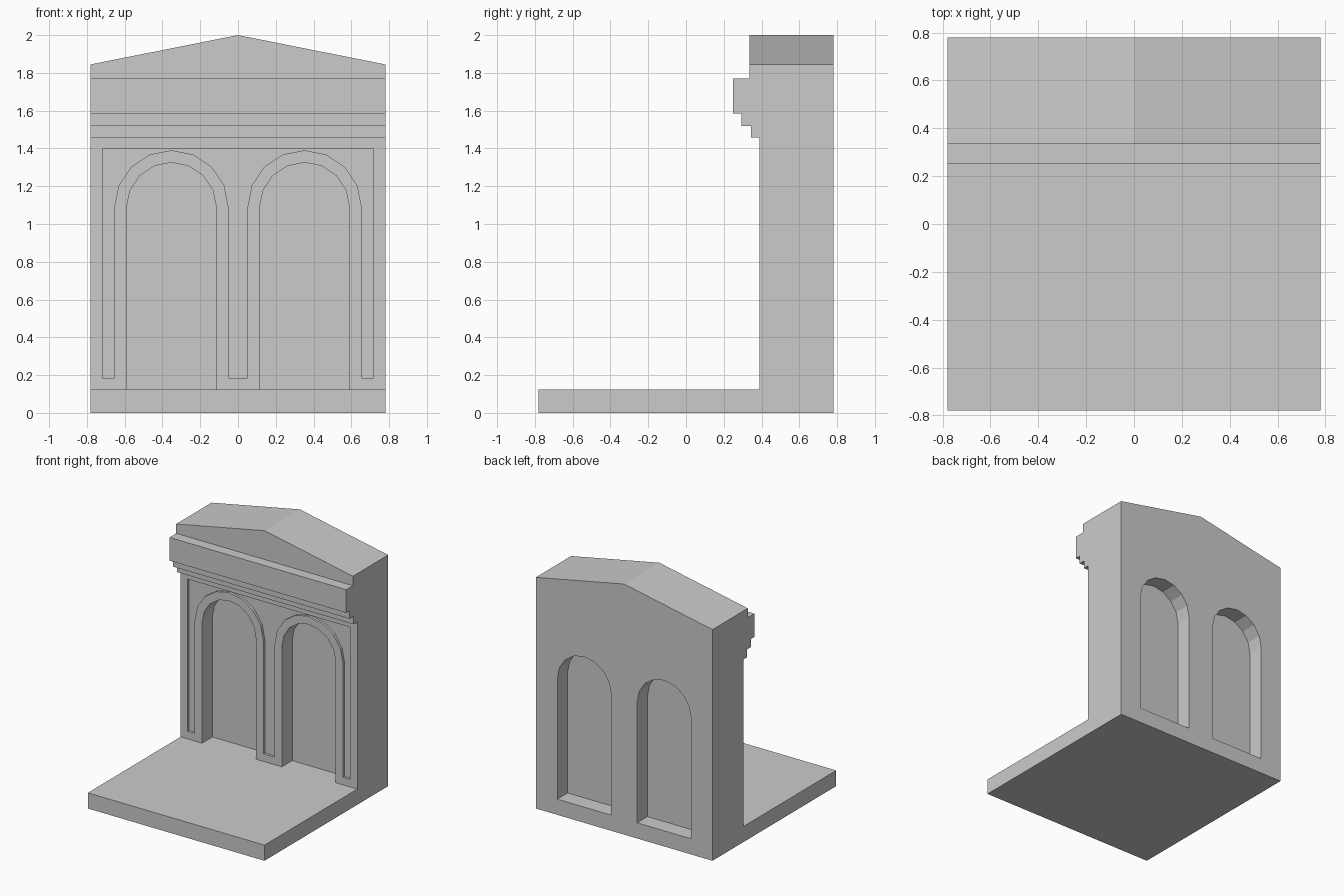
import bpy, bmesh, math
from mathutils import Vector

if "Cube" in bpy.data.objects:
    bpy.data.objects.remove(bpy.data.objects["Cube"])

HALF = 0.78            # half width of the square footprint
FLOOR = 0.125          # floor slab top
FRONT, BACK = 0.39, HALF
ARCH_X, SPRING = 0.3525, 1.088


def prism(name, points, direction):
    """Extrude a closed outline of 3D points along a vector into a solid."""
    bm = bmesh.new()
    face = bm.faces.new([bm.verts.new(p) for p in points])
    ext = bmesh.ops.extrude_face_region(bm, geom=[face], use_keep_orig=True)
    moved = [g for g in ext["geom"] if isinstance(g, bmesh.types.BMVert)]
    bmesh.ops.translate(bm, verts=moved, vec=direction)
    bmesh.ops.recalc_face_normals(bm, faces=bm.faces[:])
    mesh = bpy.data.meshes.new(name)
    bm.to_mesh(mesh)
    bm.free()
    obj = bpy.data.objects.new(name, mesh)
    bpy.context.collection.objects.link(obj)
    return obj


def arch(cx, r, base):
    """Arch outline in x, z from the right foot over the top to the left foot."""
    curve = [(cx + r * math.cos(math.pi * i / 8), SPRING + r * math.sin(math.pi * i / 8))
             for i in range(9)]
    return [(cx + r, base)] + curve + [(cx - r, base)]


def cut(target, outline, y0, y1):
    """Subtract an x, z outline running from y0 to y1."""
    cutter = prism("cutter", [(x, y0, z) for x, z in outline], (0, y1 - y0, 0))
    cutter.hide_render = True
    mod = target.modifiers.new("cut", "BOOLEAN")
    mod.operation, mod.solver, mod.object = "DIFFERENCE", "EXACT", cutter
    bpy.context.view_layer.objects.active = target
    bpy.ops.object.modifier_apply(modifier=mod.name)
    bpy.data.objects.remove(cutter)


# Floor, wall, stepped cornice and pediment as one side profile (y, z)
profile = [(-HALF, 0), (BACK, 0), (BACK, 2), (0.335, 2), (0.335, 1.77), (0.25, 1.77),
           (0.25, 1.585), (0.295, 1.585), (0.295, 1.52), (0.345, 1.52),
           (0.345, 1.457), (FRONT, 1.457), (FRONT, FLOOR), (-HALF, FLOOR)]
facade = prism("arched_facade", [(-HALF, y, z) for y, z in profile], (2 * HALF, 0, 0))

# Gable slopes: trim above the roof line on each side
for s in (-1, 1):
    cut(facade, [(0, 2), (s * 0.9, 2 - 0.155 * 0.9 / HALF), (s * 0.9, 2.2), (0, 2.2)], 0.2, 0.9)

# Arched niches on the front and back, leaving a thin panel between them
for cx in (-ARCH_X, ARCH_X):
    cut(facade, arch(cx, 0.2375, FLOOR), 0.2, 0.52)
    cut(facade, arch(cx, 0.2375, FLOOR), 0.65, 0.9)

# Shallow recess around the raised arch surrounds
recess = [(-0.718, 0.185), (-0.718, 1.4), (0.718, 1.4), (0.718, 0.185)]
recess += arch(ARCH_X, 0.3025, 0.185) + arch(-ARCH_X, 0.3025, 0.185)
cut(facade, recess, 0.3, 0.41)
